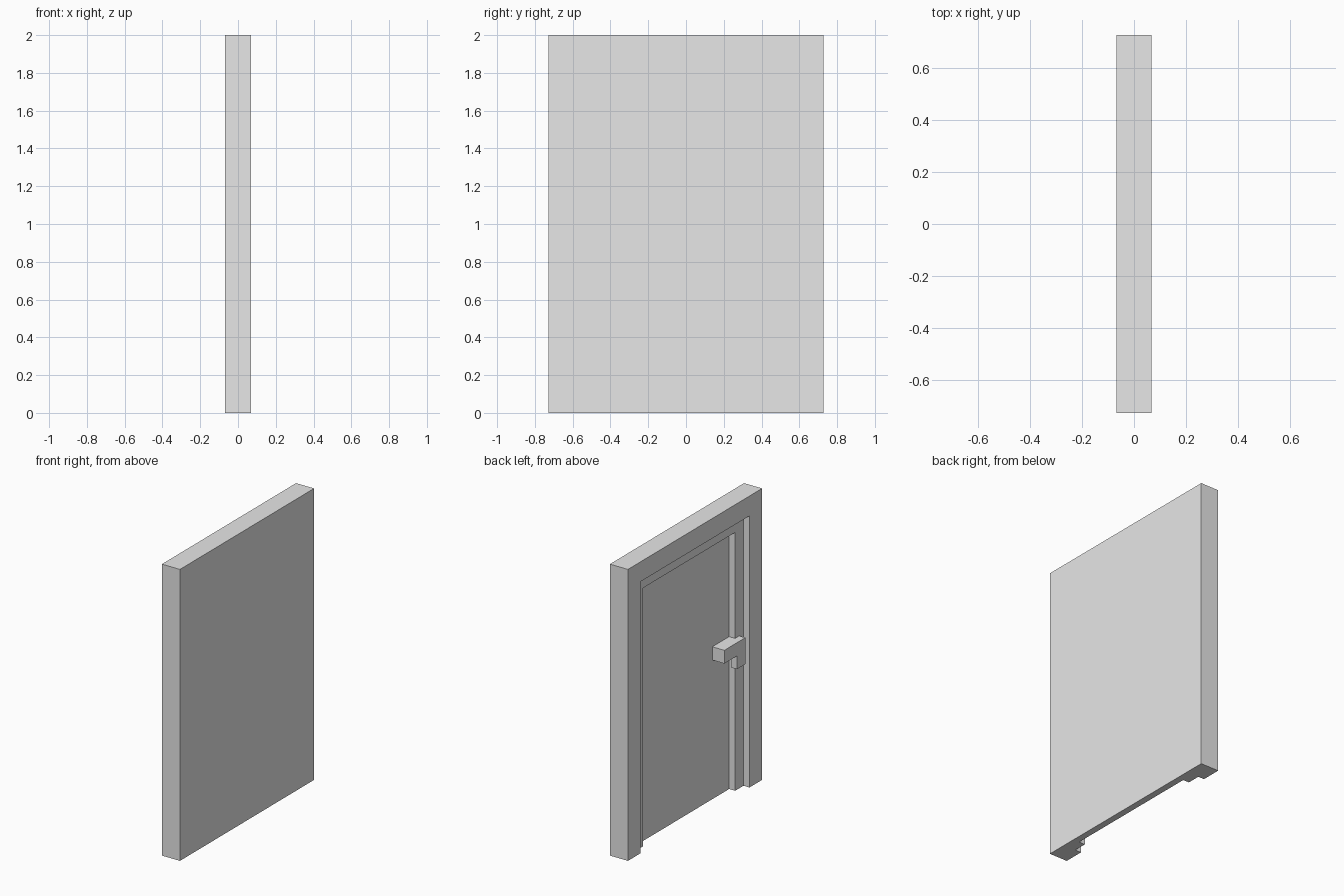
import bpy

U = 1 / 22  # modular unit: the wall is 44 high, 32 wide and 3 thick

cube = bpy.data.objects.get("Cube")
if cube:
    bpy.data.objects.remove(cube, do_unlink=True)

grey = bpy.data.materials.new("light_grey")
grey.use_nodes = True
grey.diffuse_color = (0.8, 0.8, 0.8, 1)
grey.node_tree.nodes["Principled BSDF"].inputs["Base Color"].default_value = (0.8, 0.8, 0.8, 1)


def prism(name, outline, x0, x1):
    """Extrude a (y, z) outline from x0 to x1, all in modular units."""
    n = len(outline)
    verts = [(x * U, y * U, z * U) for x in (x0, x1) for y, z in outline]
    faces = [tuple(range(n)), tuple(reversed(range(n, 2 * n)))]
    faces += [(i, i + n, (i + 1) % n + n, (i + 1) % n) for i in range(n)]
    mesh = bpy.data.meshes.new(name)
    mesh.from_pydata(verts, [], faces)
    mesh.materials.append(grey)
    obj = bpy.data.objects.new(name, mesh)
    bpy.context.collection.objects.link(obj)
    return obj


def arch(half_out, top_out, half_in, top_in):
    """Outline of a square doorway surround, open at the floor."""
    return [(half_out, 0), (half_out, top_out), (-half_out, top_out), (-half_out, 0),
            (-half_in, 0), (-half_in, top_in), (half_in, top_in), (half_in, 0)]


# Stepped surround and flat door panel, from the outer face to the back
prism("outer_frame", arch(16, 44, 13, 41), -1.5, -0.5)
prism("inner_frame", arch(16, 44, 11, 39), -0.5, 0.5)
prism("door_panel", [(16, 0), (16, 44), (-16, 44), (-16, 0)], 0.5, 1.5)

# Handle: L-shaped plate over the inner frame, with a block behind its arm
prism("handle_plate", [(-7, 21), (-7, 23), (-12, 23), (-12, 19), (-10, 19), (-10, 21)], -1.5, -0.5)
prism("handle_arm", [(-7, 21), (-7, 23), (-11, 23), (-11, 21)], -0.5, 0.5)
